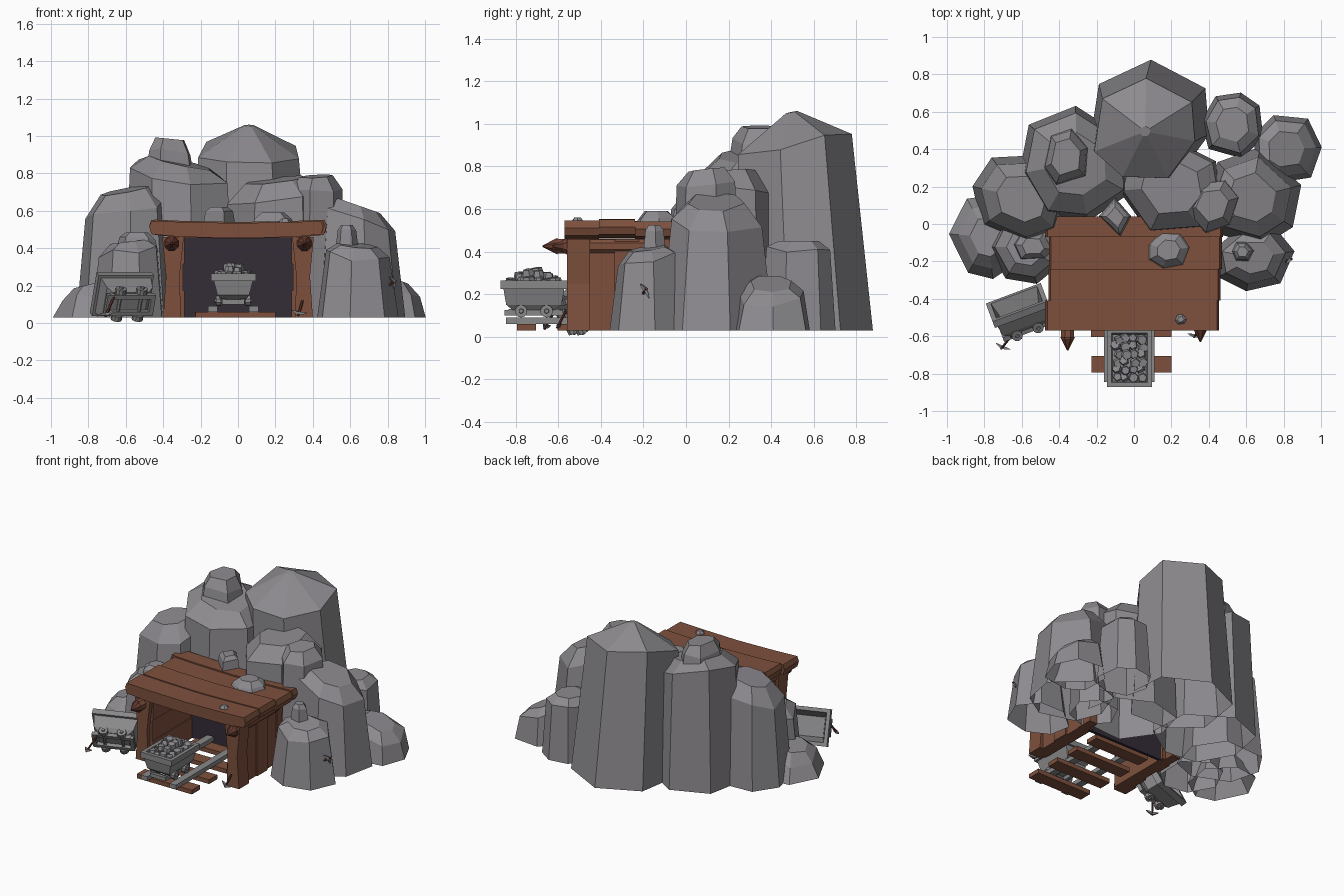
import bpy, bmesh, math, random
from mathutils import Vector, Matrix

if "Cube" in bpy.data.objects:
    bpy.data.objects.remove(bpy.data.objects["Cube"])

random.seed(11)
GROUND = 0.03


def material(name, rgb):
    m = bpy.data.materials.new(name)
    m.diffuse_color = (*rgb, 1)
    m.use_nodes = True
    m.node_tree.nodes["Principled BSDF"].inputs["Base Color"].default_value = m.diffuse_color
    return m


ROCK = material("rock grey", (0.268, 0.258, 0.275))
METAL = material("iron grey", (0.25, 0.247, 0.255))
WOOD = material("timber brown", (0.208, 0.081, 0.046))
DARK_WOOD = material("dark timber", (0.125, 0.042, 0.028))
SHADOW = material("tunnel dark", (0.034, 0.025, 0.038))


def loft(name, rings, mat, bottom=True, top=True, matrix=Matrix()):
    """Skin a stack of rings with equal vertex counts."""
    bm = bmesh.new()
    vr = [[bm.verts.new(matrix @ Vector(p)) for p in r] for r in rings]
    n = len(vr[0])
    for a, b in zip(vr, vr[1:]):
        for i in range(n):
            j = (i + 1) % n
            bm.faces.new((a[i], a[j], b[j], b[i]))
    if bottom:
        bm.faces.new(vr[0][::-1])
    if top:
        bm.faces.new(vr[-1])
    bmesh.ops.recalc_face_normals(bm, faces=bm.faces)
    me = bpy.data.meshes.new(name)
    bm.to_mesh(me)
    bm.free()
    me.materials.append(mat)
    ob = bpy.data.objects.new(name, me)
    bpy.context.collection.objects.link(ob)
    return ob


def rect(hx, hy, z):
    return [(-hx, -hy, z), (hx, -hy, z), (hx, hy, z), (-hx, hy, z)]


def box(name, x0, x1, y0, y1, z0, z1, mat, matrix=Matrix()):
    hx, hy = (x1 - x0) / 2, (y1 - y0) / 2
    m = matrix @ Matrix.Translation(((x0 + x1) / 2, (y0 + y1) / 2, 0))
    return loft(name, [rect(hx, hy, z0), rect(hx, hy, z1)], mat, matrix=m)


def rod(name, a, b, radii, mat, sides=8, matrix=Matrix()):
    """Straight round bar from a to b, radii spaced evenly along it."""
    a, b = Vector(a), Vector(b)
    q = (b - a).to_track_quat('Z', 'Y')
    rings = []
    for k, r in enumerate(radii):
        c = a.lerp(b, k / (len(radii) - 1))
        rings.append([c + q @ Vector((r * math.cos(t), r * math.sin(t), 0))
                      for t in (2 * math.pi * (i + .5) / sides for i in range(sides))])
    return loft(name, rings, mat, matrix=matrix)


def rock(name, cx, cy, rx, ry, rim, top, taper=0.86, tilt=(0, 0), z0=GROUND, sides=7,
         cap=0.62, turn=0.0, lean=(0, 0)):
    """Tapered boulder: steep sides, a sloping shoulder and a tilted cap, leaning to one side."""
    ang = [2 * math.pi * (i + random.uniform(-.2, .2)) / sides + turn for i in range(sides)]
    rad = [random.uniform(.98, 1.1) for _ in ang]
    rings = []
    for s, z, k in ((1, z0, 0), (taper, rim, 1), (taper * cap, top, 1)):
        ring = []
        for a, r in zip(ang, rad):
            dx, dy = rx * r * s * math.cos(a), ry * r * s * math.sin(a)
            jit = random.uniform(-.03, .03) * (z == rim) * min(1, rx * 4)
            ring.append((cx + dx + k * lean[0], cy + dy + k * lean[1],
                         z + k * (dx * tilt[0] + dy * tilt[1]) + jit))
        rings.append(ring)
    return loft(name, rings, ROCK, bottom=False)


# Main boulders, back to front
rock("peak_boulder", .085, .54, .325, .325, .925, 1.055, .84, (-.03, .2), cap=.1,
     turn=math.pi / 2, lean=(-.025, -.045))
rock("tall_left_boulder", -.31, .325, .3, .31, .79, .86, .88, (-.22, .1), turn=.5)
rock("top_left_knob", -.365, .36, .14, .165, .92, .985, .84, (-.1, 0), z0=.76, sides=6, turn=.3, cap=.7)
rock("left_boulder", -.6, .14, .27, .24, .61, .71, .82, (.2, .1), turn=.2)
rock("low_left_boulder", -.78, -.07, .21, .215, .15, .21, .75, (.25, 0), turn=math.pi)
rock("front_left_boulder", -.58, -.12, .19, .2, .39, .435, .82, (.12, 0), turn=.4)
rock("left_knob", -.54, -.12, .11, .09, .45, .485, .85, z0=.38, sides=6)
rock("centre_boulder", .2, .2, .285, .255, .67, .765, .93, (.12, .1), turn=.6)
rock("right_crown_boulder", .42, .1, .155, .155, .71, .785, .88, (.05, .1), sides=6, turn=.2)
rock("right_boulder", .625, .14, .255, .255, .55, .635, .8, (-.35, 0), turn=.35)
rock("front_right_boulder", .64, -.18, .205, .175, .37, .415, .78, (-.1, .15), turn=.1)
rock("right_knob", .58, -.15, .06, .06, .5, .525, .8, z0=.39, sides=6)
rock("low_right_boulder", .81, .4, .18, .19, .21, .25, .84, (-.4, 0))
rock("back_right_boulder", .525, .535, .165, .175, .41, .45, .85, turn=.5)

# Loose stones on the roof
rock("roof_stone", .185, -.14, .115, .1, .56, .59, .85, z0=.52)
rock("roof_edge_stone", -.1, .035, .082, .1, .6, .62, .85, z0=.52, sides=4)
rock("roof_pebble", .25, -.51, .035, .03, .55, .56, .8, z0=.53, sides=6)

# Sagging roof planks
edges = [-.57, -.41, -.24, -.07, .04]
for i, (y0, y1) in enumerate(zip(edges, edges[1:])):
    l, r = -.452 + random.uniform(-.012, .012), .452 + random.uniform(-.012, .012)
    dz = (0, .006, -.004, .005)[i]
    prof = [(l, .475), (-.3, .46), (0, .455), (.3, .46), (r, .475),
            (r + .012, .51), (r, .545), (.3, .54), (0, .534), (-.3, .54), (l, .547), (l - .012, .515)]
    loft("roof_plank", [[(x, y, z + dz) for x, z in prof] for y in (y0, y1)], WOOD)

# Tunnel sides: front post, outer boards, inner boards, pointed roof log
for s in (-1, 1):
    post = [(.305, GROUND), (.4, GROUND), (.385, .25), (.405, .46), (.29, .46), (.312, .25)]
    loft("front_post", [[(s * x, y, z) for x, z in post] for y in (-.56, -.45)], WOOD)
    for i in range(4):
        y = -.45 + i * .115
        o = random.uniform(0, .018)
        box("outer_board", min(s * .31, s * (.365 + o)), max(s * .31, s * (.365 + o)),
            y, y + .115, GROUND, .46, WOOD)
    for i in range(3):
        z = GROUND + i * .143
        xi = .285 + (i % 2) * .008
        box("inner_board", min(s * xi, s * .32), max(s * xi, s * .32), -.53, -.06, z, z + .143, WOOD)
    tip = -.675 if s < 0 else -.63
    rod("roof_log", (s * .355, -.1, .425), (s * .355, tip + .06, .425), (.038, .038), WOOD)
    rod("log_point", (s * .355, tip + .07, .425), (s * .355, tip, .425), (.042, .004), DARK_WOOD)
box("tunnel_back", -.31, .31, -.1, -.08, GROUND, .46, SHADOW)

# Track
for y in (-.75, -.56, -.37, -.18):
    box("sleeper", -.235 + random.uniform(-.01, .01), .2, y - .045, y + .045, GROUND, .06, WOOD)
for x in (-.135, .085):
    box("rail", x - .025, x + .025, -.845, -.11, .06, .09, METAL)


def cart(name, m):
    """Hollow tub with a thick rim on a two-axle frame; length along local y."""
    tub = [(.065, .1, .125), (.085, .13, .15), (.105, .143, .225), (.12, .157, .225),
           (.12, .157, .265), (.096, .132, .265), (.065, .1, .15)]
    loft(name + "_tub", [rect(*t) for t in tub], METAL, matrix=m)
    for s in (-1, 1):
        box(name + "_frame", s * .05 - .012, s * .05 + .012, -.12, .12, .1, .13, METAL, m)
        rod(name + "_axle", (-.09, s * .06, .115), (.09, s * .06, .115), (.01, .01), METAL, 6, m)
        box(name + "_buffer", -.06, .06, s * .125 - .012, s * .125 + .012, .1, .125, METAL, m)
        for t in (-1, 1):
            rod(name + "_wheel", (t * .065, s * .06, .12), (t * .092, s * .06, .12),
                (.03, .03), METAL, 10, m)
            rod(name + "_hub", (t * .09, s * .06, .12), (t * .1, s * .06, .12),
                (.013, .01), METAL, 6, m)


# Loaded cart on the rails
cart("loaded_cart", Matrix.Translation((-.025, -.715, 0)))
box("ore_bed", -.115, .065, -.84, -.59, .235, .25, ROCK)
for i in range(4):
    for j in range(6):
        u, v = (i - 1.5) / 1.5, (j - 2.5) / 2.5
        x = -.025 + u * .066 + random.uniform(-.006, .006)
        y = -.715 + v * .104 + random.uniform(-.006, .006)
        r = random.uniform(.026, .032)
        z = .254 + .048 * (1 - u * u) * (1 - v * v) + random.uniform(-.006, .01)
        lean = random.uniform(-.012, .012)
        rod("ore_lump", (x, y, z - r), (x + lean, y - lean, z + r * .7),
            (r * .7, r * 1.0, r * .8), ROCK, random.choice((5, 6)))

# Empty cart tipped on its side, opening to the rear
length = Vector((.936, .35, 0))
up = Vector((-.35 * .9, .936 * .9, .43)).normalized()
side = length.cross(up)
tip = Matrix((side, length, up)).transposed().to_4x4()
tip.translation = Vector((-.61, -.465, .14)) - up * .21
cart("tipped_cart", tip)


def pickaxe(name, head, end, across):
    """Handle running from head to end, with a bent two-pointed head."""
    head, end = Vector(head), Vector(end)
    d, a = (head - end).normalized(), Vector(across).normalized()
    rod(name + "_handle", head + d * .012, end, (.007, .007), DARK_WOOD, 6)
    for s in (-1, 1):
        rod(name + "_head", head, head + a * s * .042 - d * .014, (.011, .009, .002), METAL, 4)


pickaxe("left_pickaxe", (-.705, -.66, .045), (-.64, -.58, .19), (.9, -.4, .1))
pickaxe("post_pickaxe", (.325, -.6, .05), (.345, -.565, .12), (1, -.2, -.2))
pickaxe("rock_pickaxe", (.835, -.19, .22), (.765, -.215, .18), (.3, .5, -.8))
